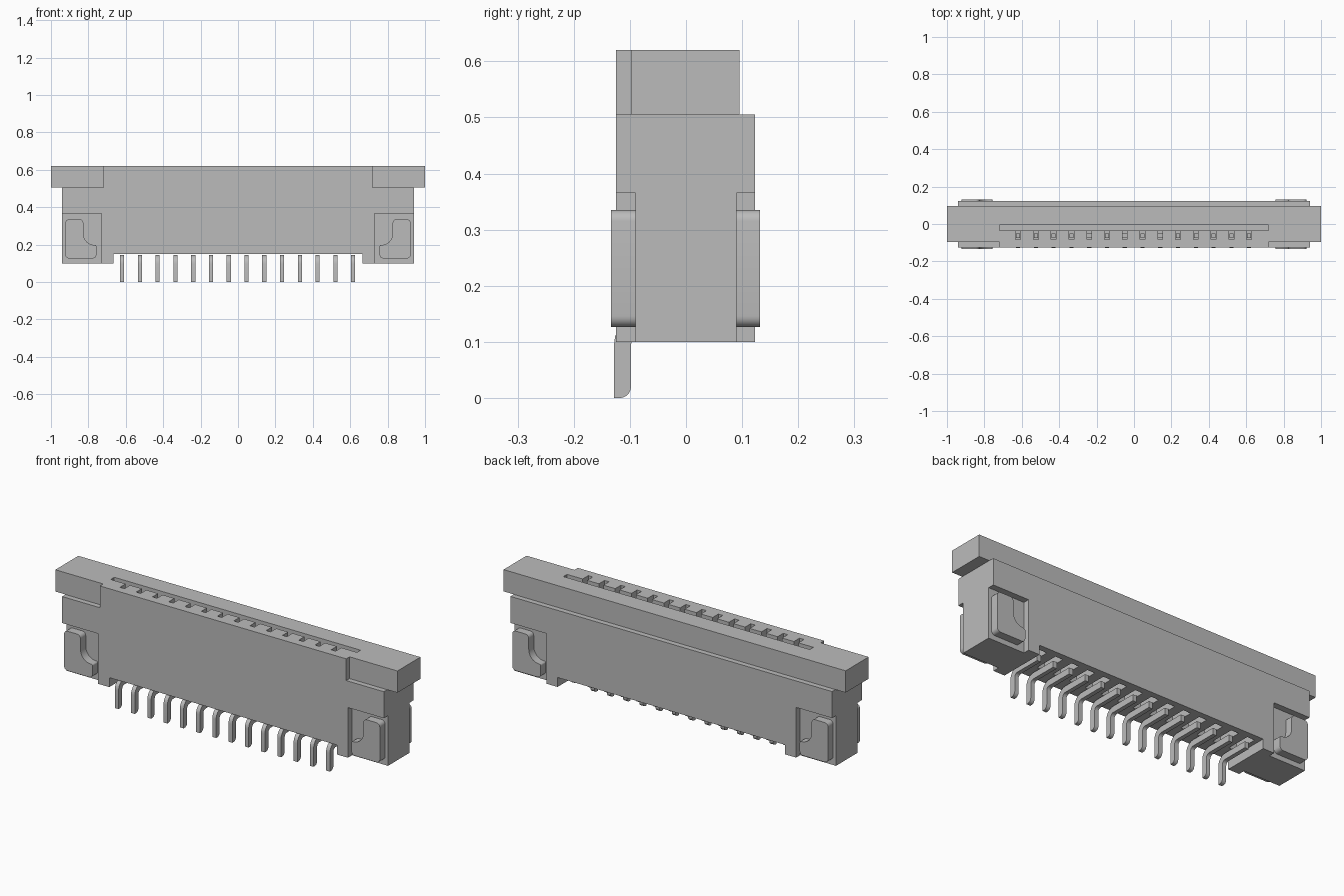
import bpy, bmesh, math

cube = bpy.data.objects.get("Cube")
if cube:
    bpy.data.objects.remove(cube, do_unlink=True)

grey = bpy.data.materials.new("plain grey")
grey.use_nodes = True
grey.diffuse_color = (0.5, 0.5, 0.5, 1)
grey.node_tree.nodes["Principled BSDF"].inputs["Base Color"].default_value = (0.5, 0.5, 0.5, 1)


def finish(name, bm):
    bmesh.ops.recalc_face_normals(bm, faces=bm.faces)
    mesh = bpy.data.meshes.new(name)
    bm.to_mesh(mesh)
    bm.free()
    mesh.materials.append(grey)
    ob = bpy.data.objects.new(name, mesh)
    bpy.context.collection.objects.link(ob)
    return ob


def prism(bm, points, axis, lo, hi):
    """Extrude an outline along x (points are y, z) or along y (points are x, z)."""
    def place(p, d):
        return (d, p[0], p[1]) if axis == "x" else (p[0], d, p[1])
    face = bm.faces.new([bm.verts.new(place(p, lo)) for p in points])
    out = bmesh.ops.extrude_face_region(bm, geom=[face])["geom"]
    step = place((0, 0), hi - lo)
    bmesh.ops.translate(bm, vec=step, verts=[g for g in out if isinstance(g, bmesh.types.BMVert)])


def box(bm, x, y, z):
    prism(bm, [(x[0], z[0]), (x[1], z[0]), (x[1], z[1]), (x[0], z[1])], "y", *y)


def arc(cx, cz, r, start, end, n=6):
    angles = [math.radians(start + (end - start) * i / n) for i in range(n + 1)]
    return [(cx + r * math.cos(a), cz + r * math.sin(a)) for a in angles]


def cut(ob, cutter):
    mod = ob.modifiers.new("cut", "BOOLEAN")
    mod.operation = "DIFFERENCE"
    mod.solver = "EXACT"
    mod.object = cutter
    bpy.context.view_layer.objects.active = ob
    bpy.ops.object.modifier_apply(modifier=mod.name)


def smooth(ob):
    bpy.ops.object.select_all(action="DESELECT")
    ob.select_set(True)
    bpy.context.view_layer.objects.active = ob
    bpy.ops.object.shade_smooth_by_angle(angle=math.radians(35))


PINS = 14
pin_x = [-0.6195 + 0.095 * i for i in range(PINS)]

# Housing: stepped outline with a raised front wall and two feet
half = [(0.665, 0.15), (0.665, 0.1), (0.94, 0.1), (0.94, 0.505), (0.72, 0.505), (0.72, 0.62)]
bm = bmesh.new()
prism(bm, half + [(-x, z) for x, z in reversed(half)], "y", -0.125, 0.123)
housing = finish("housing", bm)

# Locking bar across the top
bm = bmesh.new()
box(bm, (-1, 1), (-0.097, 0.095), (0.505, 0.62))
bar = finish("locking_bar", bm)

# Cutters: space for the bar, end recesses, cable slot, pin pockets
bm = bmesh.new()
box(bm, (-1.1, 1.1), (-0.097, 0.2), (0.505, 0.7))
bar_space = finish("bar_space_cutter", bm)

bm = bmesh.new()
for x in ((-1.1, -0.73), (0.73, 1.1)):
    for y in ((-0.2, -0.09), (0.09, 0.2)):
        box(bm, x, y, (0.0, 0.365))
recesses = finish("recess_cutter", bm)

bm = bmesh.new()
box(bm, (-0.72, 0.72), (-0.035, -0.005), (0.25, 0.7))
slot = finish("cable_slot_cutter", bm)

bm = bmesh.new()
for x in pin_x:
    box(bm, (x - 0.013, x + 0.013), (-0.082, -0.012), (0.3, 0.7))
pockets = finish("pin_pocket_cutter", bm)

bm = bmesh.new()
for x in pin_x:
    box(bm, (x - 0.022, x + 0.022), (-0.04, 0.09), (0.1, 0.21))
grooves = finish("bottom_groove_cutter", bm)

for cutter in (bar_space, recesses, slot, pockets, grooves):
    cut(housing, cutter)
for cutter in (slot, pockets):
    cut(bar, cutter)
for cutter in (bar_space, recesses, slot, pockets, grooves):
    bpy.data.objects.remove(cutter, do_unlink=True)

# Solder clips: rounded L plates in the four end recesses
r = 0.02
clip = (arc(0.923 - r, 0.335 - r, r, 0, 90) + arc(0.827 + r, 0.335 - r, r, 90, 180)
        + arc(0.767, 0.258, 0.06, 0, -90, 8)
        + arc(0.757 + 0.008, 0.19, 0.008, 90, 180, 3)
        + arc(0.757 + r, 0.126 + r, r, 180, 270) + arc(0.923 - r, 0.126 + r, r, 270, 360))
for side, sx in (("left", 1), ("right", -1)):
    for end, y in (("front", (-0.134, -0.088)), ("back", (0.088, 0.132))):
        bm = bmesh.new()
        prism(bm, [(sx * x, z) for x, z in clip], "y", *y)
        bmesh.ops.remove_doubles(bm, verts=bm.verts, dist=0.0005)
        smooth(finish(f"{end}_{side}_clip", bm))

# Pins: bent tails below the housing
tail = ([(0.06, 0.112), (0.06, 0.145)] + arc(-0.08, 0.097, 0.048, 90, 180)
        + [(-0.128, 0.0)] + arc(-0.118, 0.02, 0.02, 270, 360)
        + arc(-0.08, 0.094, 0.018, 180, 90))
bm = bmesh.new()
for x in pin_x:
    prism(bm, tail, "x", x - 0.011, x + 0.011)
smooth(finish("pin_tails", bm))

# Contacts standing inside the pin pockets
bm = bmesh.new()
for x in pin_x:
    box(bm, (x - 0.011, x + 0.011), (-0.075, -0.05), (0.29, 0.56))
finish("pin_contacts", bm)
